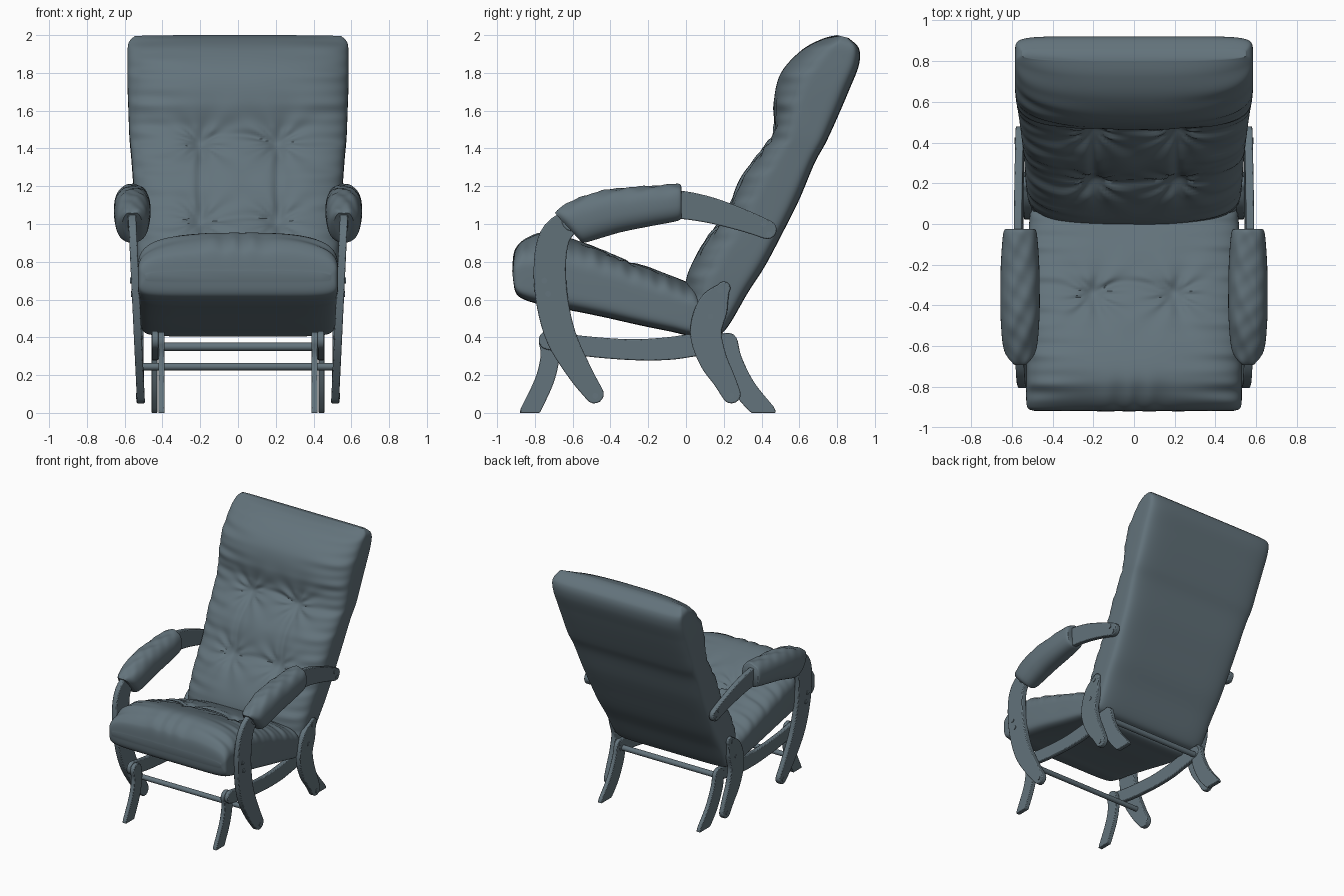
import bpy, bmesh, math
from math import sin, cos, pi, exp, hypot, atan2
from mathutils import Vector, Matrix

cube = bpy.data.objects.get("Cube")
if cube:
    bpy.data.objects.remove(cube, do_unlink=True)

mat = bpy.data.materials.new("slate_blue_grey")
mat.use_nodes = True
COLOUR = (0.125, 0.172, 0.2, 1)
mat.diffuse_color = COLOUR
mat.node_tree.nodes["Principled BSDF"].inputs["Base Color"].default_value = COLOUR


def finish(name, bm, mirror=False, bevel=0, angle=50):
    bmesh.ops.remove_doubles(bm, verts=bm.verts, dist=0.0002)
    bmesh.ops.recalc_face_normals(bm, faces=bm.faces)
    mesh = bpy.data.meshes.new(name)
    bm.to_mesh(mesh)
    bm.free()
    obj = bpy.data.objects.new(name, mesh)
    bpy.context.collection.objects.link(obj)
    mesh.materials.append(mat)
    bpy.ops.object.select_all(action='DESELECT')
    obj.select_set(True)
    bpy.context.view_layer.objects.active = obj
    bpy.ops.object.shade_smooth_by_angle(angle=math.radians(angle))
    if bevel:
        mod = obj.modifiers.new("soft_edges", 'BEVEL')
        mod.width, mod.segments, mod.limit_method = bevel, 2, 'ANGLE'
        mod.angle_limit = math.radians(50)
    if mirror:
        obj.modifiers.new("other_side", 'MIRROR')


def spline(points, count):
    """Resample a list of tuples with a Catmull-Rom spline."""
    pts = [Vector(p) for p in points]
    out = []
    for i in range(count):
        f = i / (count - 1) * (len(pts) - 1)
        k = min(int(f), len(pts) - 2)
        t = f - k
        a, b, c, d = (pts[min(max(k + j, 0), len(pts) - 1)] for j in (-1, 0, 1, 2))
        out.append(b + 0.5 * t * (c - a + t * (2 * a - 5 * b + 4 * c - d + t * (3 * (b - c) + d - a))))
    return out


def cushion(name, pairs, dent, top_n, base_n, x0=0, rows=140, cols=110, mirror=False):
    """Loft rings between a top and a base profile: (top y, z, base y, z, half width)."""
    bm = bmesh.new()
    rings = []
    for y1, z1, y2, z2, w in spline(pairs, rows):
        top, base = Vector((0, y1, z1)), Vector((0, y2, z2))
        mid, half = (top + base) / 2, (top - base) / 2
        axis = half.normalized()
        ring = []
        for side, n in ((1, top_n), (-1, base_n)):
            for i in range(cols):
                s = side * sin(pi * (i / (cols - 1) - 0.5))
                h = max(0, 1 - abs(s) ** n) ** (1 / n)
                p = mid + half * (side * h)
                p.x = x0 + s * w
                if side > 0:
                    p -= axis * dent(s * w, p.y, p.z, s) * min(1, half.length * 8) * h
                ring.append(bm.verts.new(p))
        rings.append(ring)
    for a, b in zip(rings, rings[1:]):
        for i in range(len(a)):
            j = (i + 1) % len(a)
            bm.faces.new((a[i], a[j], b[j], b[i]))
    bm.faces.new(rings[0])
    bm.faces.new(rings[-1])
    finish(name, bm, mirror)


def tuft(x, v, tx, tv):
    """Button dimple with folds radiating out of it."""
    r, a = hypot(x - tx, v - tv), atan2(v - tv, x - tx)
    folds = cos(9 * a + 2 * sin(2 * a)) * exp(-r / 0.11) * min(1, r / 0.08) ** 2
    return 0.025 * exp(-(r / 0.05) ** 2) + 0.045 * exp(-hypot(r, 0.02) / 0.12) + 0.016 * folds


def crease(d, along):
    """Soft groove: d is the distance across it, along runs from -1 to 1."""
    return 0.014 * exp(-(d / 0.022) ** 2 - along ** 8)


def edge_folds(v, s):
    return 0.01 * abs(s) ** 3 * (sin(47 * v + 3 * s) + 0.7 * sin(83 * v + 1))


def back_dent(x, y, z, s):
    d = sum(tuft(x, z, tx, tz) for tx in (-0.2, 0.21) for tz in (1.03, 1.44))
    bow = 0.04 * (1 - (x / 0.2) ** 2)
    d += crease(z - 1.44 - bow, x / 0.17) + crease(z - 1.03 - bow / 2, x / 0.17)
    d += sum(crease(x - tx, (z - 1.235) / 0.17) for tx in (-0.2, 0.21))
    return d + edge_folds(z, s)


def seat_dent(x, y, z, s):
    d = sum(tuft(x, y, tx, -0.35) for tx in (-0.2, 0.2))
    d += crease(y + 0.34 - 0.05 * (1 - (x / 0.2) ** 2), x / 0.17)
    return d + edge_folds(y, s) + 0.006 * sin(30 * x + 4 * sin(9 * x)) * exp(-((y + 0.88) / 0.1) ** 2)


def pad_dent(x, y, z, s):
    return 0.004 * sin(34 * y + 6 * s) + 0.002 * sin(61 * y - 5 * s)


# Upholstery
cushion("back_cushion", [
    (.03, .43, .10, .415, .47), (0, .56, .20, .43, .505), (0, .72, .33, .64, .525),
    (.09, .92, .42, .78, .535), (.20, 1.08, .51, .95, .542), (.275, 1.25, .60, 1.13, .552),
    (.39, 1.41, .68, 1.32, .565), (.45, 1.52, .74, 1.43, .575), (.457, 1.65, .80, 1.56, .58),
    (.50, 1.80, .86, 1.70, .585), (.61, 1.92, .915, 1.84, .585), (.72, 1.98, .915, 1.93, .58),
    (.80, 2.0, .86, 1.985, .55)], back_dent, 2.7, 8)
cushion("seat_cushion", [
    (-.92, .75, -.915, .70, .49), (-.905, .86, -.89, .62, .525), (-.83, .93, -.78, .575, .53),
    (-.72, .955, -.65, .55, .53), (-.5, .895, -.45, .51, .53), (-.3, .82, -.25, .465, .525),
    (-.1, .74, -.08, .43, .52), (.06, .66, .05, .405, .51), (.1, .55, .1, .45, .49)],
    seat_dent, 3, 8)
cushion("arm_pad", [
    (-.695, 1.06, -.55, .90, .055), (-.66, 1.09, -.52, .905, .083), (-.52, 1.155, -.42, .935, .095),
    (-.38, 1.185, -.33, .96, .097), (-.2, 1.20, -.18, .99, .094), (-.05, 1.21, -.05, 1.015, .083),
    (-.025, 1.195, -.025, 1.03, .07)],
    pad_dent, 2.4, 2.4, x0=0.56, rows=60, cols=28, mirror=True)


def half_circle(a, b):
    """Points of a half circle that closes an outline from a to b."""
    c, r = (a + b) / 2, (a - b) / 2
    out = Vector((r.y, -r.x))
    return [c + r * cos(k * pi / 8) + out * sin(k * pi / 8) for k in range(1, 8)]


def plank(name, path, x_in, thick, lean=0):
    """Curved board from a centre line of (y, z, half width) with rounded ends."""
    pts = spline(path, 28)
    left, right = [], []
    for i, p in enumerate(pts):
        t = (pts[min(i + 1, 27)] - pts[max(i - 1, 0)]).to_2d().normalized()
        n = Vector((-t.y, t.x)) * p.z
        left.append(p.to_2d() + n)
        right.append(p.to_2d() - n)
    outline = left + half_circle(left[-1], right[-1]) + right[::-1] + half_circle(right[0], left[0])
    bm = bmesh.new()
    # Feet are cut flat at the floor
    face = bm.faces.new([bm.verts.new((x_in + lean * q.y, q.x, max(q.y, 0))) for q in outline])
    new = bmesh.ops.extrude_face_region(bm, geom=[face])["geom"]
    bmesh.ops.translate(bm, vec=(thick, 0, 0), verts=[g for g in new if isinstance(g, bmesh.types.BMVert)])
    finish(name, bm, True, 0.006, 35)


# Swinging frame
plank("arm_rail", [(-.6, 1.02, .06), (-.35, 1.08, .07), (-.1, 1.105, .075), (.1, 1.08, .07),
                   (.3, 1.02, .058), (.43, .97, .05)], 0.492, 0.04, 0.05)
plank("front_link", [(-.6, 1.03, .06), (-.69, .94, .08), (-.72, .8, .085), (-.71, .6, .085),
                     (-.66, .4, .08), (-.565, .22, .065), (-.485, .10, .05)], 0.49, 0.042, 0.048)
plank("rear_link", [(.2, .66, .035), (.145, .57, .08), (.105, .43, .083), (.14, .29, .075),
                    (.2, .18, .06), (.24, .10, .05)], 0.496, 0.04, 0.012)

# Standing base
plank("front_foot", [(-.73, .38, .05), (-.72, .3, .05), (-.75, .17, .05), (-.83, 0, .05)], 0.388, 0.034)
plank("rear_foot", [(.22, .37, .055), (.24, .27, .06), (.31, .13, .06), (.42, 0, .055)], 0.425, 0.034)
plank("base_rail", [(-.73, .385, .05), (-.55, .355, .053), (-.3, .335, .055), (-.1, .34, .06),
                    (.05, .36, .06), (.2, .372, .05)], 0.422, 0.034)


def rod(name, x1, x2, y, z, radius, mirror=False):
    bm = bmesh.new()
    place = Matrix.Translation(((x1 + x2) / 2, y, z)) @ Matrix.Rotation(pi / 2, 4, 'Y')
    bmesh.ops.create_cone(bm, cap_ends=True, segments=16, radius1=radius, radius2=radius,
                          depth=x2 - x1, matrix=place)
    finish(name, bm, mirror, 0, 40)


# Cross bars
rod("rear_base_bar", -0.43, 0.43, 0.2, 0.35, 0.022)
rod("front_link_bar", -0.515, 0.515, -0.57, 0.245, 0.02)

# Bolts
for y, z in ((-.48, .09), (.41, 1.0), (.44, .945), (-.75, .7), (-.73, .63)):
    x = 0.532 + 0.05 * z
    rod("frame_bolt", x - 0.02, x + 0.004, y, z, 0.016, True)
for y, z in ((.13, .51), (.18, .65), (.24, .09)):
    x = 0.536 + 0.012 * z
    rod("rear_link_bolt", x - 0.02, x + 0.004, y, z, 0.016, True)
